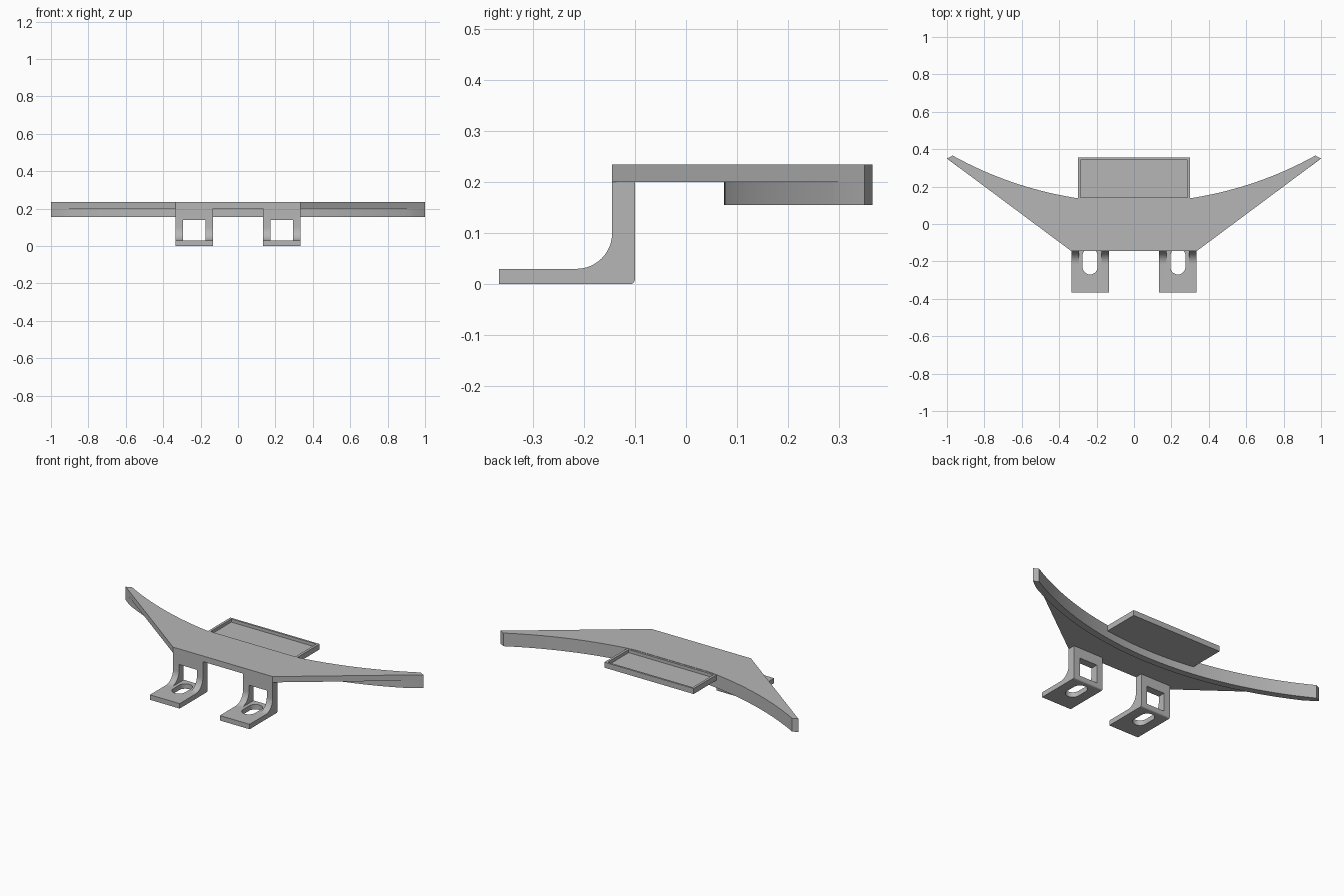
import bpy, bmesh, math
from mathutils import Vector

cube = bpy.data.objects.get("Cube")
if cube:
    bpy.data.objects.remove(cube, do_unlink=True)

grey = bpy.data.materials.new("plain_grey")
grey.use_nodes = True
colour = (0.47, 0.47, 0.47, 1)
grey.diffuse_color = colour
grey.node_tree.nodes["Principled BSDF"].inputs["Base Color"].default_value = colour


def prism(name, outline, low, high, place):
    """Extrude a 2D outline from low to high; place maps (u, v, w) to a point."""
    bm = bmesh.new()
    face = bm.faces.new([bm.verts.new(place(u, v, low)) for u, v in outline])
    result = bmesh.ops.extrude_face_region(bm, geom=[face])
    shift = Vector(place(0, 0, high)) - Vector(place(0, 0, low))
    verts = [g for g in result["geom"] if isinstance(g, bmesh.types.BMVert)]
    bmesh.ops.translate(bm, verts=verts, vec=shift)
    bmesh.ops.recalc_face_normals(bm, faces=bm.faces)
    mesh = bpy.data.meshes.new(name)
    bm.to_mesh(mesh)
    bm.free()
    mesh.materials.append(grey)
    obj = bpy.data.objects.new(name, mesh)
    bpy.context.collection.objects.link(obj)
    return obj


def upright(u, v, w):
    return (u, v, w)


def sideways(u, v, w):
    return (w, u, v)


def box(x0, x1, y0, y1):
    return [(x0, y0), (x1, y0), (x1, y1), (x0, y1)]


def arc(cx, cy, r, start, end, steps):
    angles = [math.radians(start + (end - start) * i / steps) for i in range(steps + 1)]
    return [(cx + r * math.cos(a), cy + r * math.sin(a)) for a in angles]


def cut(obj, cutter):
    cutter.hide_render = True
    mod = obj.modifiers.new("cut", "BOOLEAN")
    mod.operation = "DIFFERENCE"
    mod.solver = "EXACT"
    mod.object = cutter
    bpy.context.view_layer.objects.active = obj
    bpy.ops.object.modifier_apply(modifier=mod.name)
    bpy.data.objects.remove(cutter, do_unlink=True)


def smooth(obj):
    bpy.ops.object.select_all(action="DESELECT")
    obj.select_set(True)
    bpy.context.view_layer.objects.active = obj
    bpy.ops.object.shade_smooth_by_angle(angle=math.radians(25))


# Curved back edge shared by the plate and the rim
CENTRE = 2.115


def sweep(radius, reach, steps=48):
    xs = [reach * (1 - 2 * i / steps) for i in range(steps + 1)]
    return [(x, CENTRE - math.sqrt(radius ** 2 - x * x)) for x in xs]


back = sweep(2.0, 0.97)
tip_r, tip_l = (1, 0.35), (-1, 0.35)

# Wing shaped top plate, straight where it meets the tray
plate_back = [(x, max(y, 0.131)) for x, y in back]
plate = prism("top_plate", [(-0.335, -0.145), (0.335, -0.145), tip_r] + plate_back + [tip_l],
              0.2, 0.235, upright)
smooth(plate)

# Curved rim hanging under the back edge
inner = sweep(2.04, 0.94)
rim = prism("curved_rim", [tip_r] + back + [tip_l] + inner[::-1], 0.155, 0.2, upright)
smooth(rim)

# Shallow tray behind the plate
tray = prism("tray", box(-0.3, 0.3, 0.131, 0.355), 0.2, 0.233, upright)
cut(tray, prism("tray_cutter", box(-0.285, 0.285, 0.143, 0.343), 0.214, 0.3, upright))

# Pair of slotted angle brackets
profile = ([(-0.367, 0), (-0.11, 0)] + arc(-0.11, 0.01, 0.01, -90, 0, 5)[1:]
           + [(-0.1, 0.2), (-0.145, 0.2)]
           + arc(-0.215, 0.1, 0.07, 0, -90, 12) + [(-0.367, 0.03)])
for side, x in (("left", 0.235), ("right", -0.235)):
    bracket = prism(side + "_bracket", profile, x - 0.1, x + 0.1, sideways)
    cut(bracket, prism("window_cutter", box(x - 0.06, x + 0.06, -0.5, 0), 0.03, 0.14, upright))
    slot = arc(x, -0.23, 0.04, 180, 360, 16) + arc(x, -0.17, 0.04, 0, 180, 16)
    cut(bracket, prism("slot_cutter", slot, -0.05, 0.08, upright))
    smooth(bracket)
